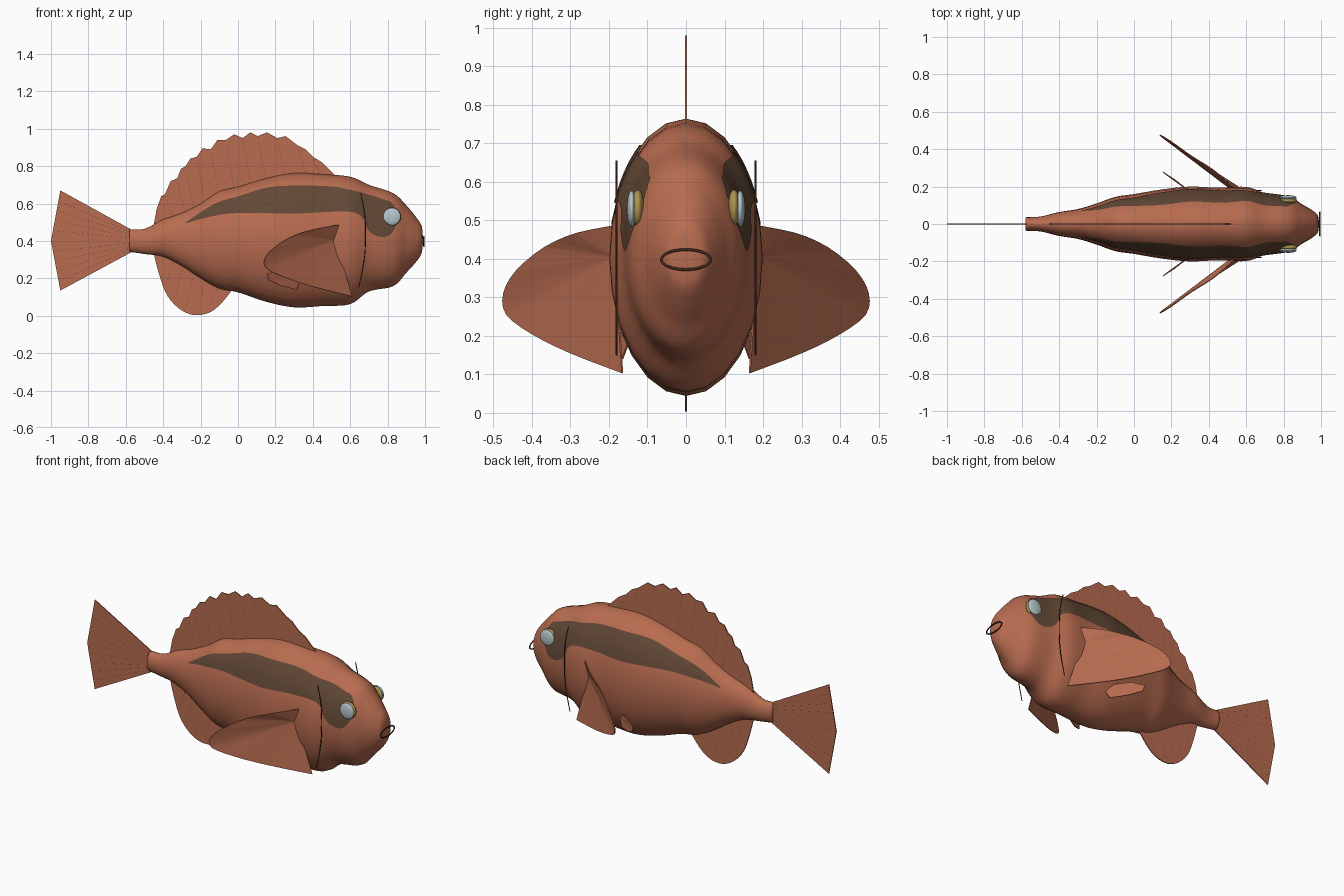
import bpy, bmesh, math
from mathutils import Vector

if "Cube" in bpy.data.objects:
    bpy.data.objects.remove(bpy.data.objects["Cube"])


def material(name, rgb):
    m = bpy.data.materials.new(name)
    m.diffuse_color = (*rgb, 1)
    m.use_nodes = True
    m.node_tree.nodes["Principled BSDF"].inputs["Base Color"].default_value = m.diffuse_color
    return m


SKIN = material("copper_skin", (0.48, 0.15, 0.08))
STRIPE = material("dark_brown_stripe", (0.12, 0.064, 0.036))
LINE = material("deep_brown_line", (0.06, 0.022, 0.012))
IRIS = material("gold_iris", (0.42, 0.30, 0.08))
LENS = material("pale_blue_lens", (0.48, 0.58, 0.61))


def make(name, verts, faces, mat, thick=0, smooth=False):
    me = bpy.data.meshes.new(name)
    me.from_pydata([tuple(v) for v in verts], [], faces)
    bm = bmesh.new()
    bm.from_mesh(me)
    bmesh.ops.recalc_face_normals(bm, faces=bm.faces)
    bm.to_mesh(me)
    bm.free()
    me.materials.append(mat)
    if smooth:
        me.shade_smooth()
    ob = bpy.data.objects.new(name, me)
    bpy.context.collection.objects.link(ob)
    if thick:
        mod = ob.modifiers.new("thickness", 'SOLIDIFY')
        mod.thickness = thick
        mod.offset = 0
    return ob


def tubes(name, paths, radius, cyclic=False):
    cu = bpy.data.curves.new(name, 'CURVE')
    cu.dimensions = '3D'
    cu.bevel_depth = radius
    cu.bevel_resolution = 1
    for path in paths:
        sp = cu.splines.new('POLY')
        sp.points.add(len(path) - 1)
        for p, co in zip(sp.points, path):
            p.co = (*co, 1)
        sp.use_cyclic_u = cyclic
    cu.materials.append(LINE)
    ob = bpy.data.objects.new(name, cu)
    bpy.context.collection.objects.link(ob)


def spline(points, n):
    """Catmull-Rom through tuples of any size."""
    out = []
    pts = [Vector(p) for p in points]
    for i in range(len(pts) - 1):
        a, b, c, d = pts[max(i - 1, 0)], pts[i], pts[i + 1], pts[min(i + 2, len(pts) - 1)]
        for k in range(n):
            t = k / n
            out.append(b + 0.5 * t * ((c - a) + t * ((2 * a - 5 * b + 4 * c - d)
                                                     + t * (3 * b - a - 3 * c + d))))
    return out + [pts[-1]]


def lerp_at(table, x):
    for a, b in zip(table, table[1:]):
        if x <= b[0]:
            t = max(0, (x - a[0]) / (b[0] - a[0]))
            return [p + (q - p) * t for p, q in zip(a, b)]
    return list(table[-1])


# Body: stations of x, top z, bottom z, half width
STATIONS = spline([
    (-.58, .462, .342, .036), (-.5, .465, .33, .04), (-.4, .515, .315, .064),
    (-.3, .55, .265, .08), (-.2, .60, .20, .11), (-.1, .665, .145, .145),
    (0, .69, .125, .16), (.15, .735, .075, .185), (.3, .763, .045, .2),
    (.45, .757, .052, .194), (.6, .743, .062, .198), (.7, .70, .13, .166),
    (.83, .655, .158, .145), (.9, .59, .23, .105), (.95, .53, .285, .075),
    (.98, .485, .33, .05), (.988, .43, .38, .02)], 5)
SIDES = 24
verts, faces = [], []
for x, top, bot, w in STATIONS:
    for k in range(SIDES):
        a = math.tau * k / SIDES
        verts.append((x, w * math.sin(a), (top + bot) / 2 + (top - bot) / 2 * math.cos(a)))
for i in range(len(STATIONS) - 1):
    for k in range(SIDES):
        j = (k + 1) % SIDES
        faces.append((i * SIDES + k, i * SIDES + j, (i + 1) * SIDES + j, (i + 1) * SIDES + k))
faces += [tuple(range(SIDES)), tuple(range(len(verts) - SIDES, len(verts)))]
make("body", verts, faces, SKIN, smooth=True)


def side_y(x, z):
    _, top, bot, w = lerp_at(STATIONS, x)
    h = (z - (top + bot) / 2) / ((top - bot) / 2)
    return w * math.sqrt(max(0, 1 - h * h))


# Side stripes: thin plates hugging the body, rows of x, lower z, upper z
BAND = spline([(-.28, .494, .499), (-.12, .535, .60), (0, .548, .637), (.15, .548, .683),
               (.3, .545, .695), (.5, .555, .69), (.6, .555, .672), (.66, .53, .658),
               (.69, .465, .65), (.73, .43, .638), (.78, .42, .62), (.82, .44, .605),
               (.85, .49, .56)], 6)
ROWS = 8
for s, side in ((1, "left"), (-1, "right")):
    verts, faces = [], []
    for i, (x, lo, hi) in enumerate(BAND):
        for k in range(ROWS + 1):
            z = lo + (hi - lo) * k / ROWS
            verts.append((x, s * (side_y(x, z) + .003), z + .001))
            if i and k:
                n = i * (ROWS + 1) + k
                faces.append((n, n - 1, n - ROWS - 2, n - ROWS - 1))
    make(side + "_stripe", verts, faces, STRIPE, smooth=True)

    # Eyes: gold disc with a pale lens outside it
    for part, y, ry, r, mat in (("iris", .125, .018, .049, IRIS), ("lens", .141, .013, .047, LENS)):
        bpy.ops.mesh.primitive_uv_sphere_add(segments=24, ring_count=16, radius=1,
                                             location=(.823, s * y, .53))
        ob = bpy.context.object
        ob.name = side + "_eye_" + part
        ob.scale = (r, ry, r)
        ob.data.materials.append(mat)
        ob.data.shade_smooth()

    # Gill slit
    arc = spline([(.655, .655), (.678, .54), (.682, .4), (.672, .28), (.645, .15)], 6)
    tubes(side + "_gill_line", [[(x, s * .18, z) for x, z in arc]], .0025)

    # Pectoral fin: fan from a hub
    hub = Vector((.52, s * .185, .405))
    rim = [Vector((x, s * y, z)) for x, y, z in spline([
        (.545, .185, .487), (.43, .285, .467), (.305, .365, .432), (.2, .44, .37),
        (.145, .473, .31), (.15, .465, .255), (.25, .40, .205), (.4, .30, .155),
        (.61, .165, .103)], 3)]
    make(side + "_pectoral_fin", [hub] + rim,
         [(0, i, i + 1) for i in range(1, len(rim))], SKIN, .005)
    tubes(side + "_pectoral_rays", [[hub, hub.lerp(p, .88)] for p in rim[4:-4:3]], .0025)

    # Pelvic fin: small leaf
    leaf = [(.33, .15, .18), (.29, .18, .225), (.22, .235, .24), (.155, .278, .225),
            (.165, .27, .19), (.23, .225, .16), (.31, .165, .14)]
    make(side + "_pelvic_fin", [(x, s * y, z) for x, y, z in leaf],
         [(0, i, i + 1) for i in range(1, 6)], SKIN, .005)


# Middle fins: flat outlines in the x-z plane
def flat_fin(name, outline):
    make(name, [(x, 0, z) for x, z in outline], [tuple(range(len(outline)))], SKIN, .006)


crest = [(.53, .74), (.45, .82), (.40, .85), (.36, .89), (.32, .91), (.255, .96), (.21, .95),
         (.155, .98), (.105, .96), (.065, .98), (.025, .95), (-.02, .97), (-.065, .94),
         (-.11, .94), (-.145, .89), (-.19, .895), (-.22, .85), (-.255, .84), (-.28, .80),
         (-.305, .785), (-.325, .735), (-.36, .72), (-.39, .65), (-.41, .64), (-.435, .57),
         (-.452, .48)]
flat_fin("dorsal_fin", crest + [(-.44, .42), (0, .5), (.4, .6)])
tubes("dorsal_rays", [[(x, 0, z - .01), (x + .045, 0, lerp_at(STATIONS, x + .045)[1] - .02)]
                      for x, z in crest[2:-2:2]], .0032)

keel = spline([(-.452, .34), (-.43, .25), (-.39, .13), (-.34, .06), (-.28, .017), (-.22, .003),
               (-.15, .018), (-.09, .065), (-.03, .14)], 3)
flat_fin("anal_fin", [tuple(p) for p in keel] + [(-.1, .3), (-.42, .39)])
tubes("anal_rays", [[(x, 0, z + .03), (x + .05, 0, lerp_at(STATIONS, x + .05)[2] + .02)]
                    for x, z in keel[6:-5:3]], .0032)

# Tail fan
flat_fin("tail_fin", [(-.56, .455), (-.95, .67), (-1, .4), (-.95, .135), (-.56, .345)])
tubes("tail_rays", [[(-.57, 0, .4 + .011 * k), (-.975 + .006 * abs(k), 0, .4 + .053 * k)]
                    for k in range(-4, 5)], .0032)

# Mouth ring
tubes("mouth", [[(.994, .064 * math.cos(a), .398 + .026 * math.sin(a))
                 for a in (math.tau * k / 32 for k in range(32))]], .004, True)
